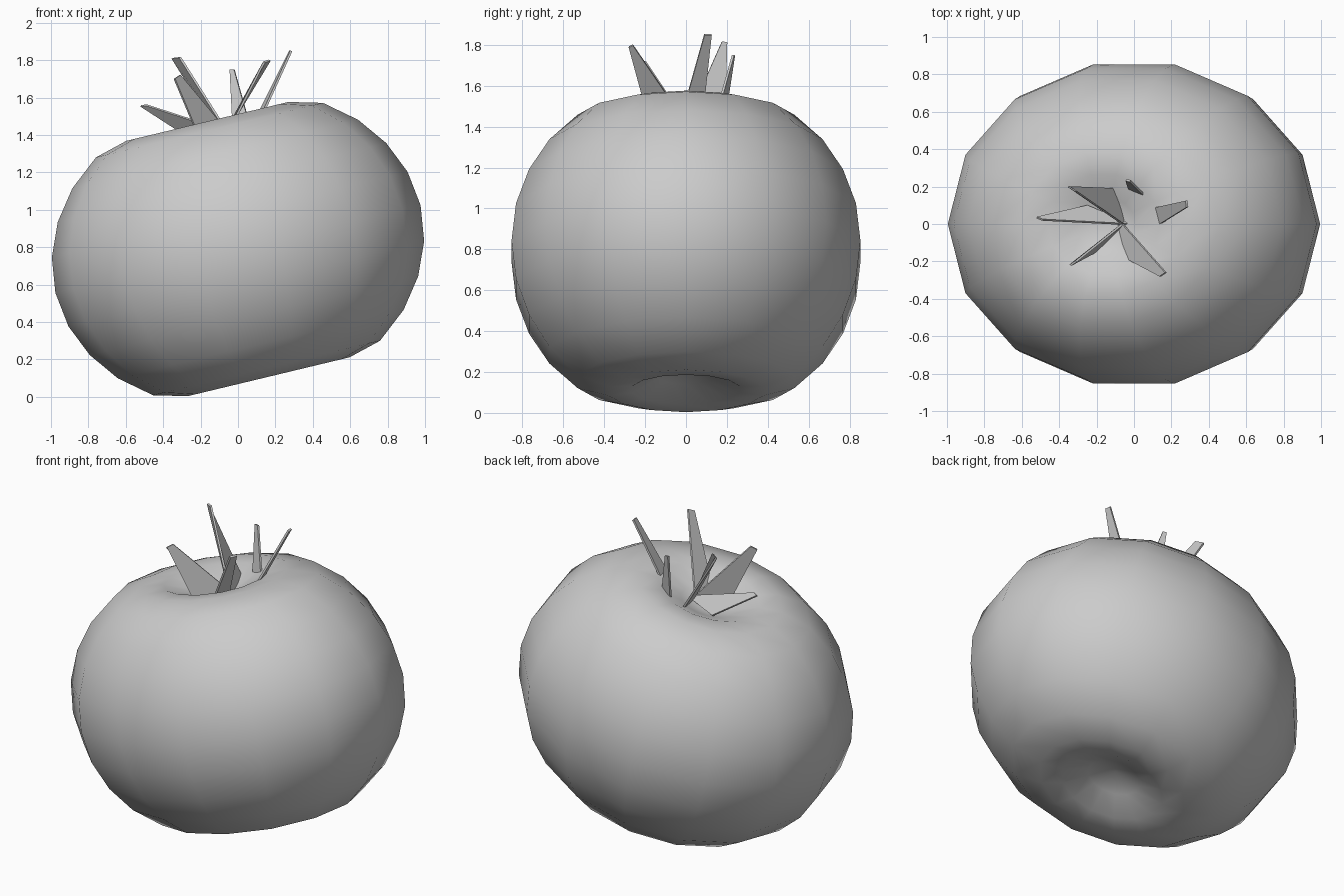
import bpy, bmesh, math
from mathutils import Vector, Matrix

if "Cube" in bpy.data.objects:
    bpy.data.objects.remove(bpy.data.objects["Cube"])

grey = bpy.data.materials.new("plain grey")
grey.use_nodes = True
colour = (0.6, 0.6, 0.6, 1)
grey.diffuse_color = colour
grey.node_tree.nodes["Principled BSDF"].inputs["Base Color"].default_value = colour


def add_object(name, bm, smooth):
    bmesh.ops.recalc_face_normals(bm, faces=bm.faces)
    mesh = bpy.data.meshes.new(name)
    bm.to_mesh(mesh)
    bm.free()
    for face in mesh.polygons:
        face.use_smooth = smooth
    mesh.materials.append(grey)
    obj = bpy.data.objects.new(name, mesh)
    bpy.context.collection.objects.link(obj)
    return obj


# Fruit body: dimpled half profile, mirrored, spun in 14 sides and tilted
half = [(0, .585), (.16, .63), (.31, .695), (.445, .702), (.624, .654),
        (.786, .522), (.903, .366), (.978, .19)]
profile = half + [(1.004, 0)] + [(r, -h) for r, h in reversed(half)]
bm = bmesh.new()
points = [bm.verts.new((r, 0, h)) for r, h in profile]
edges = [bm.edges.new(pair) for pair in zip(points, points[1:])]
bmesh.ops.spin(bm, geom=points + edges, cent=(0, 0, 0), axis=(0, 0, 1),
               angle=math.tau, steps=14)
bmesh.ops.remove_doubles(bm, verts=bm.verts, dist=0.0005)
tilt = Matrix.Rotation(math.radians(-13.5), 4, 'Y')
squash = Matrix.Diagonal((1, .872, 1, 1))
bm.transform(Matrix.Translation((0, 0, .79)) @ tilt @ squash)
add_object("fruit_body", bm, True)


# Leaves: tapered thin plates rooted in the upper dimple
def leaf(name, root_a, root_b, tip_b, tip_a):
    a, b, tb, ta = map(Vector, (root_a, root_b, tip_b, tip_a))
    a, b = a + (a - ta) * .12, b + (b - tb) * .12
    bm = bmesh.new()
    bm.faces.new([bm.verts.new(p) for p in (a, b, tb, ta)])
    obj = add_object(name, bm, False)
    plate = obj.modifiers.new("thickness", 'SOLIDIFY')
    plate.thickness = .012
    plate.offset = 0


centre = (-.06, 0, 1.42)
leaf("low_right_leaf", centre, (-.28, .09, 1.4), (-.52, .035, 1.555), (-.49, .022, 1.56))
leaf("back_right_leaf", centre, (-.12, .19, 1.44), (-.35, .2, 1.81), (-.31, .175, 1.815))
leaf("front_right_leaf", centre, (-.21, -.15, 1.39), (-.34, -.22, 1.7), (-.31, -.2, 1.72))
leaf("front_left_leaf", centre, (-.03, -.19, 1.46), (.14, -.28, 1.79), (.17, -.26, 1.8))
leaf("back_left_leaf", (.14, 0, 1.53), (.12, .09, 1.53), (.28, .125, 1.85), (.285, .09, 1.85))
leaf("back_leaf", (.05, .16, 1.5), (-.03, .195, 1.49), (-.043, .235, 1.75), (-.02, .23, 1.75))
